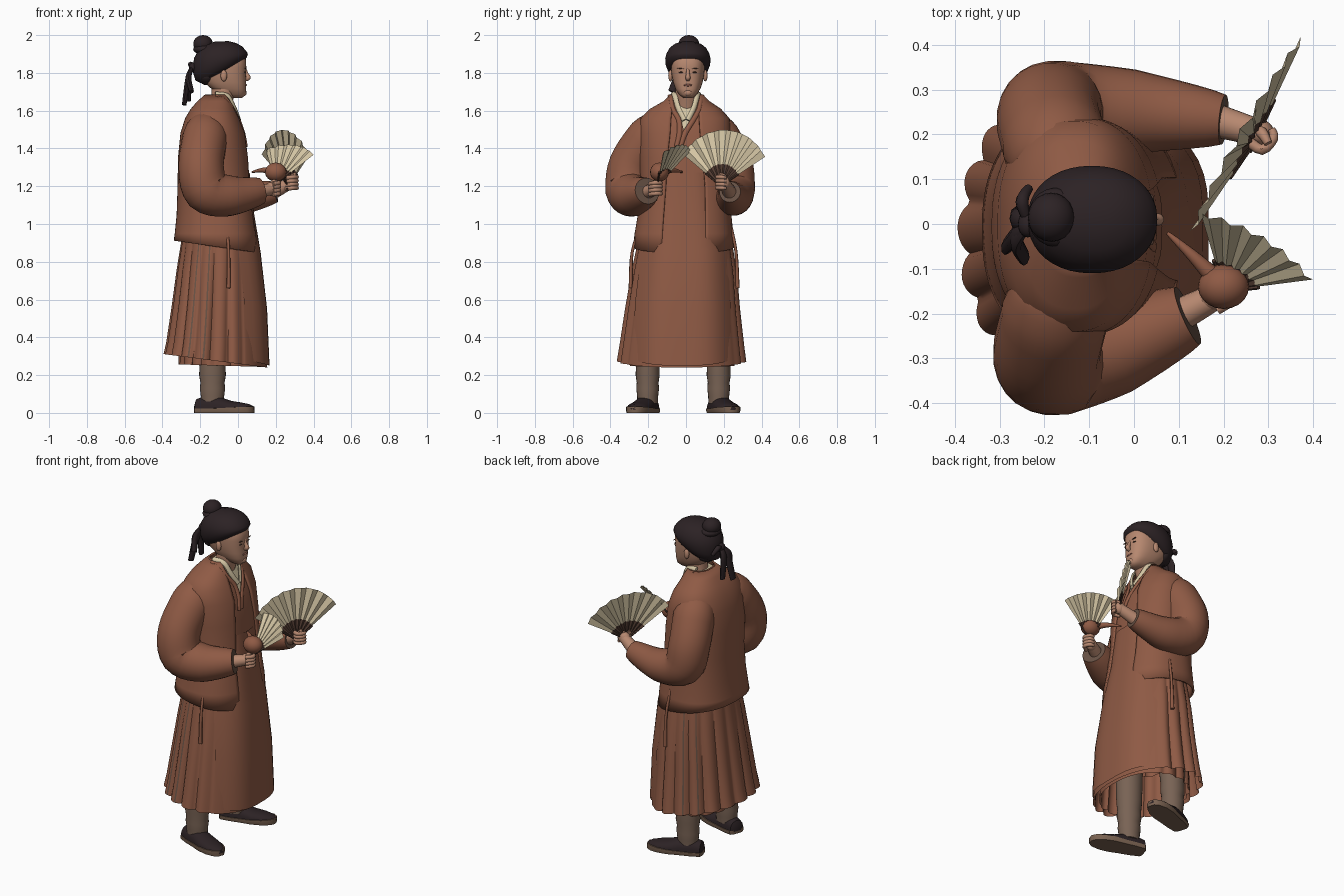
import bpy, bmesh, math
from mathutils import Vector, Matrix

if "Cube" in bpy.data.objects:
    bpy.data.objects.remove(bpy.data.objects["Cube"])

def mat(name, r, g, b):
    m = bpy.data.materials.new(name)
    m.diffuse_color = (r, g, b, 1)
    m.use_nodes = True
    m.node_tree.nodes["Principled BSDF"].inputs["Base Color"].default_value = m.diffuse_color
    return m

ROBE = mat("russet cloth", .275, .103, .059)
LINING = mat("lining grey brown", .14, .085, .06)
CREAM = mat("cream paper", .66, .56, .37)
HAIR = mat("black hair", .025, .016, .018)
SKIN = mat("skin", .47, .245, .16)
LEG = mat("leg wrap", .19, .125, .09)
SOLE = mat("sole tan", .19, .12, .08)
RIB = mat("dark rib wood", .085, .045, .032)
LIP = mat("lip", .30, .12, .085)

def finish(name, bm, mats, angle=.8):
    bmesh.ops.recalc_face_normals(bm, faces=bm.faces)
    me = bpy.data.meshes.new(name)
    bm.to_mesh(me)
    bm.free()
    for m in mats:
        me.materials.append(m)
    me.polygons.foreach_set("use_smooth", [True] * len(me.polygons))
    me.set_sharp_from_angle(angle=angle)
    ob = bpy.data.objects.new(name, me)
    bpy.context.collection.objects.link(ob)
    return ob

def loft(name, rings, *mats, wrap=True, cap=(True, True), rule=None, end_mat=0, angle=.8):
    bm = bmesh.new()
    vs = [[bm.verts.new(p) for p in r] for r in rings]
    n = len(vs[0])
    for a, b in zip(vs, vs[1:]):
        for i in range(n if wrap else n - 1):
            j = (i + 1) % n
            f = bm.faces.new((a[i], a[j], b[j], b[i]))
            if rule:
                f.material_index = rule(i / n)
    if cap[0]:
        bm.faces.new(vs[0])
    if cap[1]:
        bm.faces.new(vs[-1]).material_index = end_mat
    return finish(name, bm, mats, angle)

def ring(z, x0, x1, y0, y1, gap=0, tilt=0, n=48, p=2.5, wave=None, open_=False):
    """Superelliptic horizontal ring, starting and ending at the front (+x)."""
    cx, cy, hx, hy = (x0 + x1) / 2, (y0 + y1) / 2, (x1 - x0) / 2, (y1 - y0) / 2
    a0 = math.asin(min(1, gap / hy) ** (p / 2))
    pts = []
    for i in range(n):
        a = a0 + (2 * math.pi - 2 * a0) * i / (n - 1 if open_ else n)
        c, s = math.cos(a), math.sin(a)
        k = wave(a) if wave else 1
        x = hx * math.copysign(abs(c) ** (2 / p), c) * k
        y = hy * math.copysign(abs(s) ** (2 / p), s) * k
        pts.append((cx + x, cy + y, z + tilt * x))
    return pts

def tube(name, pts, radii, *mats, flat=1, n=14, sub=5, end_mat=0):
    """Tapered tube along a smooth path; flat squeezes the section."""
    P = [Vector(p) for p in pts]
    path, rad = [], []
    for i in range(len(P) - 1):
        a, b, c, d = P[max(i - 1, 0)], P[i], P[i + 1], P[min(i + 2, len(P) - 1)]
        for k in range(sub):
            t = k / sub
            path.append(.5 * (2 * b + (c - a) * t + (2 * a - 5 * b + 4 * c - d) * t * t
                              + (3 * b - a - 3 * c + d) * t ** 3))
            rad.append(radii[i] * (1 - t) + radii[i + 1] * t)
    path.append(P[-1])
    rad.append(radii[-1])
    side, rings = None, []
    for i, c in enumerate(path):
        t = (path[min(i + 1, len(path) - 1)] - path[max(i - 1, 0)]).normalized()
        side = t.cross(Vector((1, 0, .1))) if side is None else side - t * side.dot(t)
        side.normalize()
        up = t.cross(side)
        rings.append([c + rad[i] * (side * math.cos(q) + up * flat * math.sin(q))
                      for q in (2 * math.pi * k / n for k in range(n))])
    return loft(name, rings, *mats, end_mat=end_mat)

def ball(name, loc, size, m, rot=0, seg=20):
    bm = bmesh.new()
    M = Matrix.Translation(loc) @ Matrix.Rotation(rot, 4, 'X') @ Matrix.Diagonal((*size, 1))
    bmesh.ops.create_uvsphere(bm, u_segments=seg, v_segments=seg // 2 + 2, radius=1, matrix=M)
    return finish(name, bm, [m])

# Skirt: smooth front, deep pleats round the sides and back
def pleats(amp):
    def f(a):
        b = abs(math.pi - a)
        w = min(1, max(0, (2.2 - b) / .35))
        return 1 + amp * w * (abs(math.sin(a * 9.5 + .4)) ** .7 * 2 - 1.3)
    return f

skirt = [(.275, -.385, .155, -.355, .31, .05), (.36, -.372, .15, -.342, .3, .045), (.55, -.345, .135, -.315, .28, .04),
         (.75, -.32, .12, -.283, .265, .03), (.92, -.295, .10, -.25, .24, .015), (1.05, -.28, .08, -.23, .22, 0)]
side_slit = lambda u: 1 if any(abs(u - c) < .0045 for c in (.29, .34, .66, .71)) else 0
loft("skirt", [ring(z, a, b, c, d, tilt=-.13 if z < .3 else -.05, n=200, p=2.1, wave=pleats(w))
               for z, a, b, c, d, w in skirt], ROBE, LINING, cap=(False, False), rule=side_slit)
loft("under_skirt", [ring(z, a, b, c, d, tilt=-.03, n=120, p=2.2, wave=pleats(.04)) for z, a, b, c, d in
                     [(.25, -.31, .13, -.29, .25), (.5, -.30, .12, -.27, .24)]], ROBE, cap=(False, False))

# Skirt front panel, running up under the jacket opening
rows = []
for z, x, y0, y1 in [(.25, .155, -.28, .24), (.55, .142, -.27, .235), (.85, .108, -.235, .22),
                     (1.05, .074, -.2, .19), (1.27, .05, -.18, .17)]:
    rows.append([(x + .012 - .12 * abs(2 * t / 16 - 1) ** 3.5, y0 + (y1 - y0) * t / 16, z + .03 * abs(t / 8 - 1) ** 3)
                 for t in range(17)])
loft("skirt_front_panel", rows, ROBE, wrap=False, cap=(False, False))

# Jacket, inner robe and undershirt: nested shells with front openings
coat = [(.88, -.34, .115, -.28, .255, .115, 0), (.95, -.335, .108, -.272, .25, .115, 0),
        (1.05, -.325, .092, -.255, .24, .112, 0), (1.2, -.32, .075, -.24, .235, .105, 0),
        (1.35, -.318, .062, -.25, .24, .095, 0), (1.48, -.305, .042, -.25, .24, .08, 0),
        (1.56, -.28, .01, -.24, .23, .075, .026), (1.61, -.25, -.015, -.19, .185, .072, .05),
        (1.65, -.215, -.03, -.12, .125, .072, .063), (1.685, -.175, -.04, -.085, .09, .072, .068)]
jacket = loft("jacket", [ring(z, a, b, c, d, gap=g, tilt=-.14 if z < .9 else 0, n=80, p=2.35, open_=True)
                         for z, a, b, c, d, g, v in coat], ROBE, wrap=False, cap=(False, False))
jacket.modifiers.new("cloth thickness", 'SOLIDIFY').thickness = .012
loft("inner_robe", [ring(z, a + .012, b - .012, c + .012, d - .012, gap=v, n=80, open_=True)
                    for z, a, b, c, d, g, v in coat[3:]], ROBE, wrap=False, cap=(False, False))
loft("undershirt", [ring(z - .012, a + .022, b - .017, c + .02, d - .02)
                    for z, a, b, c, d, g, v in coat[5:]], CREAM)
for s in (-1, 1):
    tube("robe_collar", [(-.12, s * .088, 1.68), (-.06, s * .08, 1.66), (-.022, s * .068, 1.605), (.006, s * .038, 1.55),
                         (.03, -.02 + s * .015, 1.48), (.045, -.04 + s * .012, 1.41)],
         [.010, .010, .012, .013, .014, .011], ROBE, flat=.6, n=8)
    tube("cream_collar", [(-.12, s * .07, 1.69), (-.055, s * .06, 1.68), (-.02, s * .043, 1.62), (.007, s * .01, 1.55)],
         [.014] * 4, CREAM, flat=.6, n=8)

# Sleeves with lining at the cuff
tube("right_sleeve", [(-.17, -.13, 1.50), (-.175, -.195, 1.455), (-.195, -.29, 1.31), (-.165, -.302, 1.18), (-.04, -.272, 1.15),
                      (.12, -.205, 1.175)], [.10, .12, .12, .125, .108, .07], ROBE, LINING, n=24, end_mat=1)
tube("left_sleeve", [(-.17, .12, 1.50), (-.175, .17, 1.455), (-.19, .238, 1.31), (-.155, .25, 1.18), (0, .25, 1.14),
                     (.20, .233, 1.17)], [.10, .118, .117, .115, .095, .056], ROBE, LINING, n=24, end_mat=1)

# Forearms and hands, fingers curled round the held things
def hand(side, wrist, palm, grip):
    tube(side + "_forearm", [wrist, palm], [.04, .03], SKIN)
    ball(side + "_palm", palm, (.038, .03, .036), SKIN)
    for i in range(4):
        p, g = Vector(palm) + Vector((0, 0, .028 - .019 * i)), Vector(grip) + Vector((0, 0, .028 - .019 * i))
        k = (g - p).cross(Vector((0, 0, 1))).normalized() * .028
        tube(side + "_finger", [p + k, g + k * .7, g - k * .6, (p + g) / 2 - k], [.012, .012, .011, .008], SKIN, n=8, sub=3)
    tube(side + "_thumb", [palm, Vector(palm) + Vector((.01, 0, .035)), Vector(grip) + Vector((0, 0, .045))],
         [.014, .013, .009], SKIN, n=8, sub=3)

hand("right", (.08, -.215, 1.165), (.175, -.165, 1.185), (.21, -.15, 1.19))
hand("left", (.17, .235, 1.16), (.275, .205, 1.215), (.30, .18, 1.22))

# Folding fans with crisp pleats
def fan(name, pivot, a, b, r, n=16):
    p, a, b = Vector(pivot), Vector(a).normalized(), Vector(b).normalized()
    ax = a.cross(b).normalized()
    th = a.angle(b)
    def arc(rad, fold):
        return [p + rad * (Matrix.Rotation(th * i / n, 3, ax) @ a) + ax * fold * (-1) ** i for i in range(n + 1)]
    loft(name + "_ribs", [arc(.012, .001), arc(r * .40, .003)], RIB, wrap=False, cap=(False, False), angle=.15)
    loft(name + "_paper", [arc(r * .39, .003), arc(r, .0065)], CREAM, wrap=False, cap=(False, False), angle=.15)
    for d in (a, b):
        tube(name + "_guard", [p - d * .03, p + d * r * .4], [.005, .005], RIB, n=6)

fan("left_fan", (.27, .185, 1.2), (-.14, -.205, .17), (.11, .235, .16), .30)
fan("right_fan", (.20, -.15, 1.21), (-.06, .19, .20), (.185, .02, .15), .255, 12)
ball("right_gourd", (.20, -.14, 1.275), (.057, .05, .05), ROBE)
tube("gourd_handle", [(.18, -.12, 1.28), (.13, -.07, 1.285), (.075, -.02, 1.275)], [.022, .013, .004], ROBE, n=10)

# Neck and head
loft("neck", [ring(z, a, b, -.055, .065, n=24, p=2) for z, a, b in
              [(1.58, -.15, -.045), (1.66, -.14, -.025), (1.73, -.14, .0)]], SKIN)
loft("head", [ring(z, a, b, .01 - w, .01 + w, n=40, p=2.6) for z, a, b, w in
              [(1.668, -.04, .022, .025), (1.685, -.09, .04, .046), (1.715, -.14, .042, .066), (1.75, -.18, .043, .078),
               (1.79, -.205, .041, .086), (1.83, -.215, .044, .09), (1.88, -.21, .041, .09), (1.93, -.17, 0, .06)]], SKIN)
tube("nose", [(.036, .01, 1.825), (.046, .01, 1.795), (.054, .01, 1.775), (.04, .01, 1.765)], [.007, .01, .014, .011], SKIN, n=10)
ball("mouth", (.041, .01, 1.735), (.006, .023, .006), LIP)
ball("chin", (.03, .01, 1.695), (.016, .024, .018), SKIN)
for s in (-1, 1):
    ball("eye", (.037, .01 + s * .036, 1.803), (.005, .013, .0035), RIB)
    ball("brow", (.040, .01 + s * .038, 1.823), (.005, .019, .0025), RIB, rot=s * .1)
    ball("ear", (-.075, .01 + s * .092, 1.785), (.017, .012, .03), SKIN)

# Hair, topknot and ribbon tails
loft("hair_cap", [ring(z, a, b, .01 - w, .01 + w, tilt=t, n=40, p=2.15) for z, a, b, w, t in
                  [(1.805, -.2, .03, .088, .5), (1.82, -.225, .046, .106, .45), (1.848, -.237, .052, .118, .34),
                   (1.875, -.238, .05, .12, .21), (1.90, -.232, .04, .114, .15), (1.93, -.21, .02, .098, .1),
                   (1.953, -.175, -.01, .07, .06), (1.967, -.12, -.05, .025, .03)]], HAIR)
ball("topknot", (-.185, .015, 1.953), (.052, .055, .047), HAIR)
ball("topknot_base", (-.175, .015, 1.925), (.062, .066, .03), HAIR)
ball("nape_hair", (-.165, .01, 1.785), (.05, .085, .05), HAIR)
ball("ribbon_knot", (-.237, .0, 1.83), (.022, .03, .025), HAIR)
for x, y, z in [(-.285, -.05, 1.63), (-.262, .02, 1.65), (-.245, -.075, 1.70)]:
    tube("ribbon_tail", [(-.235, 0, 1.835), (-.262, y * .5, 1.78), (x, y, z)], [.014, .025, .02], HAIR, flat=.6, n=8)
tube("ribbon_loop", [(-.235, .0, 1.83), (-.25, .05, 1.845), (-.235, .08, 1.81)], [.01, .015, .01], HAIR, n=8)

# Legs and shoes, toes turned out
for side, s, y in (("right", -1, -.213), ("left", 1, .183)):
    ly = y - s * .01
    loft(side + "_leg", [ring(z, -.135 - r, -.135 + r, ly - r * .9, ly + r * .9, n=24, p=2) for z, r in
                         [(.05, .06), (.09, .062), (.13, .067), (.16, .064), (.2, .071), (.24, .069), (.3, .075), (.5, .08)]], LEG)
    M = Matrix.Translation((-.125, y, 0)) @ Matrix.Rotation(math.radians(18 * s), 4, 'Z')
    form = [(-.105, .025, .05), (-.095, .045, .075), (-.04, .054, .09), (.03, .058, .085), (.09, .064, .064),
            (.15, .058, .055), (.195, .04, .046), (.218, .015, .034)]
    def section(u, w, lo, hi):
        return [M @ Vector((u, w * math.cos(q), lo + (hi - lo) * math.sin(q) ** .7 if q < math.pi else lo))
                for q in (math.pi * k / 12 for k in range(12))] + [M @ Vector((u, -w, lo))]
    loft(side + "_shoe", [section(u, w, .015, h) for u, w, h in form], HAIR)
    # Sole with a rim that rises towards the toe
    edge = [(u, w + .004) for u, w, h in form] + [(u, -w - .004) for u, w, h in reversed(form)]
    loft(side + "_sole", [[M @ Vector((u, w * (1 if t else .93), t * (.023 + max(0, u) * .05))) for u, w in edge]
                          for t in (0, .5, 1)], SOLE)

# Hanging cords at the left and right hips
for s, n in ((1, .265), (-1, -.285)):
    tube("hip_cord", [(-.06, s * .235, 1.0), (-.05, n, .85), (-.05, n + s * .008, .66)], [.008, .008, .011], ROBE, n=8)
